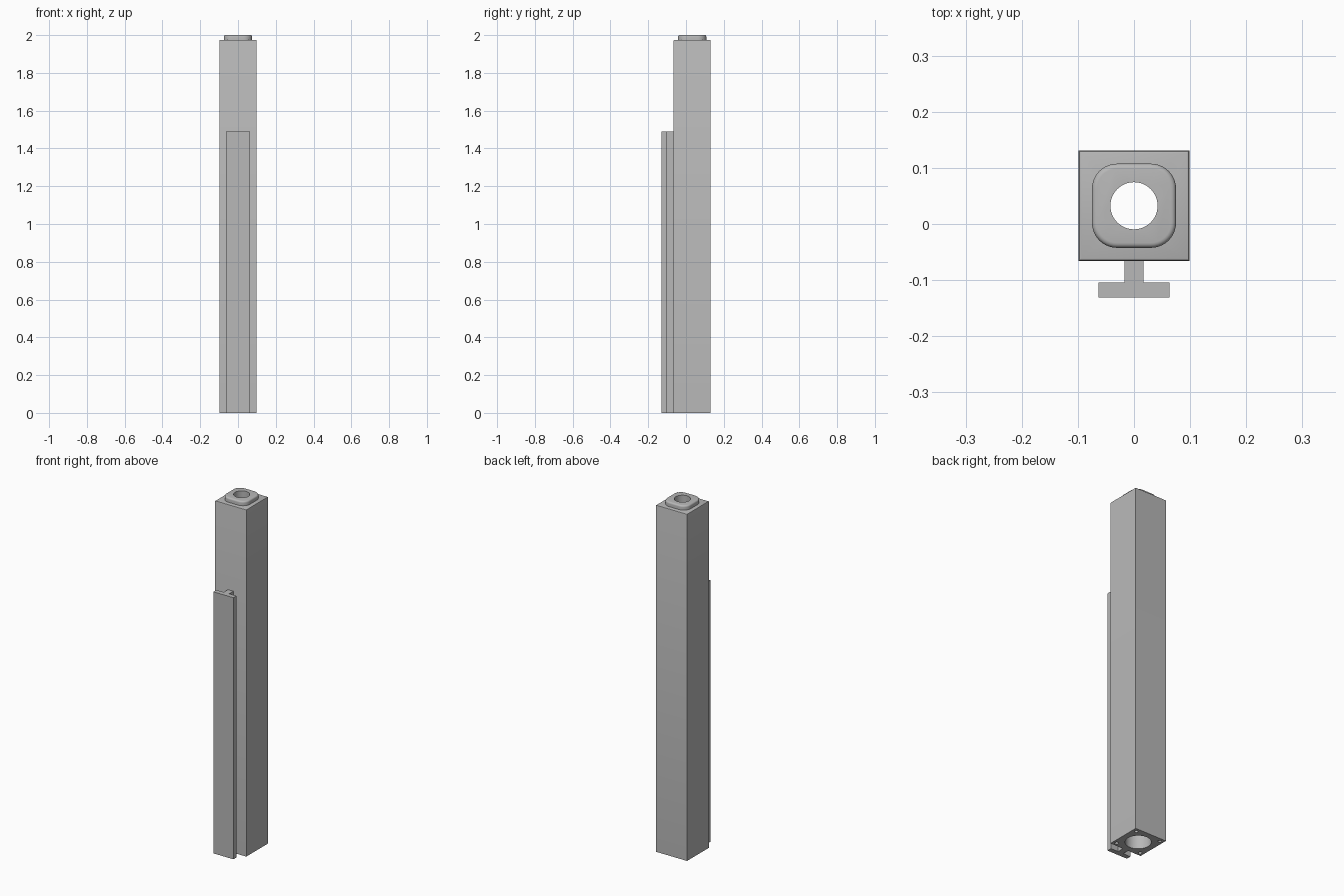
import bpy, bmesh, math
from mathutils import Matrix

cube = bpy.data.objects.get("Cube")
if cube:
    bpy.data.objects.remove(cube, do_unlink=True)

CY = 0.0325          # centre of the post in depth
HALF = 0.0985        # half width of the post
TOP = 1.975          # top of the post
RAIL_TOP = 1.49

grey = bpy.data.materials.new("plain_grey")
grey.use_nodes = True
grey.diffuse_color = (0.48, 0.48, 0.48, 1)
grey.node_tree.nodes["Principled BSDF"].inputs["Base Color"].default_value = grey.diffuse_color


def finish(name, bm):
    bmesh.ops.recalc_face_normals(bm, faces=bm.faces)
    mesh = bpy.data.meshes.new(name)
    bm.to_mesh(mesh)
    bm.free()
    obj = bpy.data.objects.new(name, mesh)
    bpy.context.collection.objects.link(obj)
    mesh.materials.append(grey)
    return obj


def box(x0, x1, y0, y1, z0, z1):
    bm = bmesh.new()
    place = Matrix.Translation(((x0 + x1) / 2, (y0 + y1) / 2, (z0 + z1) / 2))
    size = Matrix.Diagonal((x1 - x0, y1 - y0, z1 - z0, 1))
    bmesh.ops.create_cube(bm, size=1, matrix=place @ size)
    return bm


def bevel_top(bm, z, width, segments):
    edges = [e for e in bm.edges if all(abs(v.co.z - z) < 1e-4 for v in e.verts)]
    bmesh.ops.bevel(bm, geom=edges, offset=width, segments=segments,
                    profile=0.5, affect='EDGES')


def cutter(name, x, y, radius, z0, z1, sides):
    bm = bmesh.new()
    bmesh.ops.create_cone(bm, cap_ends=True, segments=sides, radius1=radius, radius2=radius,
                          depth=z1 - z0, matrix=Matrix.Translation((x, y, (z0 + z1) / 2)))
    obj = finish(name, bm)
    obj.hide_render = True
    return obj


def activate(obj):
    bpy.ops.object.select_all(action='DESELECT')
    obj.select_set(True)
    bpy.context.view_layer.objects.active = obj


def cut(obj, cutters):
    activate(obj)
    for c in cutters:
        mod = obj.modifiers.new("cut", 'BOOLEAN')
        mod.operation = 'DIFFERENCE'
        mod.solver = 'EXACT'
        mod.object = c
        bpy.ops.object.modifier_apply(modifier=mod.name)


# Square post with a slightly softened top edge
bm = box(-HALF, HALF, CY - HALF, CY + HALF, 0, TOP)
bevel_top(bm, TOP, 0.005, 2)
post = finish("post", bm)

# Rounded square collar on top
bm = box(-0.075, 0.075, CY - 0.075, CY + 0.075, TOP - 0.01, 2.0)
upright = [e for e in bm.edges if abs(e.verts[0].co.z - e.verts[1].co.z) > 0.01]
bmesh.ops.bevel(bm, geom=upright, offset=0.045, segments=10, profile=0.5, affect='EDGES')
bevel_top(bm, 2.0, 0.009, 4)
collar = finish("top_collar", bm)

# Wide bore from below, narrow bore through the collar, four corner screw holes
wide = cutter("wide_bore_cutter", 0, CY, 0.066, -0.1, 1.9, 64)
narrow = cutter("narrow_bore_cutter", 0, CY, 0.042, 1.8, 2.1, 64)
screws = [cutter("screw_hole_cutter", sx * 0.077, CY + sy * 0.077, 0.0095, -0.05, 0.1, 20)
          for sx in (-1, 1) for sy in (-1, 1)]
cut(post, [wide, narrow] + screws)
cut(collar, [narrow])
for c in [wide, narrow] + screws:
    bpy.data.objects.remove(c, do_unlink=True)

# T-shaped rail on the front, extruded from its outline
front, neck, root = -0.131, -0.104, CY - HALF + 0.001
side = [(0.063, front), (0.063, neck), (0.017, neck), (0.017, root)]
outline = side + [(-x, y) for x, y in reversed(side)]
bm = bmesh.new()
base = bm.faces.new([bm.verts.new((x, y, 0)) for x, y in outline])
grown = bmesh.ops.extrude_face_region(bm, geom=[base], use_keep_orig=True)
bmesh.ops.translate(bm, vec=(0, 0, RAIL_TOP),
                    verts=[g for g in grown["geom"] if isinstance(g, bmesh.types.BMVert)])
rail = finish("front_rail", bm)

for obj in (post, collar, rail):
    activate(obj)
    bpy.ops.object.shade_smooth_by_angle(angle=math.radians(30))
